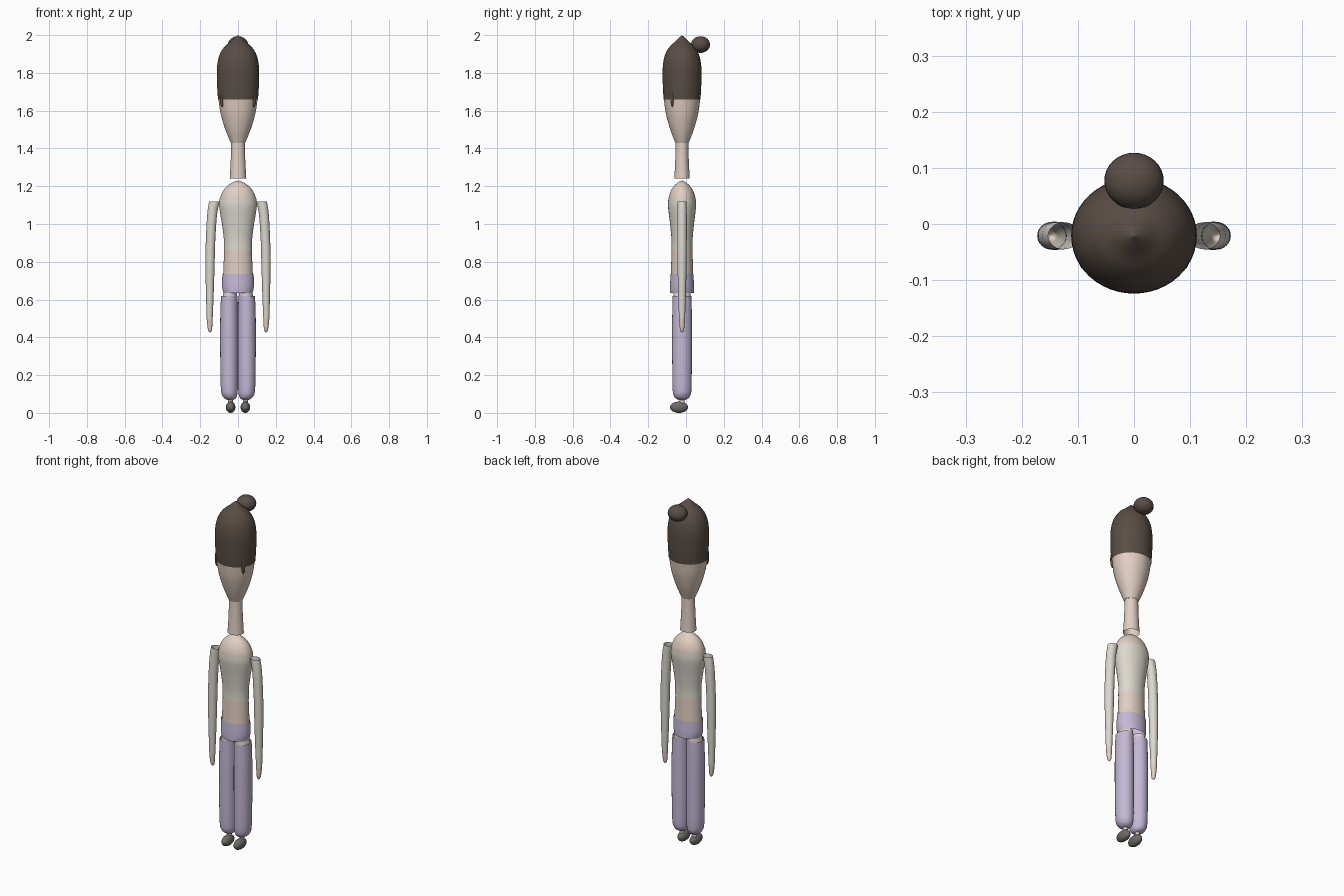
import bpy, bmesh, math

if "Cube" in bpy.data.objects:
    bpy.data.objects.remove(bpy.data.objects["Cube"])

CY = -0.021  # front-to-back axis of the figure


def material(name, rgb):
    m = bpy.data.materials.new(name)
    m.diffuse_color = (*rgb, 1)
    m.use_nodes = True
    m.node_tree.nodes["Principled BSDF"].inputs["Base Color"].default_value = m.diffuse_color
    return m


HAIR = material("hair", (0.10, 0.075, 0.06))
SKIN = material("skin", (0.75, 0.62, 0.54))
CLOTH = material("shirt", (0.72, 0.69, 0.62))
PANTS = material("trousers", (0.55, 0.48, 0.67))
SHOE = material("shoe", (0.15, 0.145, 0.13))


def finish(bm, name, mat):
    bmesh.ops.recalc_face_normals(bm, faces=bm.faces)
    me = bpy.data.meshes.new(name)
    bm.to_mesh(me)
    bm.free()
    for p in me.polygons:
        p.use_smooth = True
    me.materials.append(mat)
    ob = bpy.data.objects.new(name, me)
    bpy.context.collection.objects.link(ob)
    return ob


def smooth_path(pts, steps=4):
    """Catmull-Rom through the given rings."""
    out = []
    for i in range(len(pts) - 1):
        a, b, c, d = (pts[max(0, min(len(pts) - 1, i + k))] for k in (-1, 0, 1, 2))
        for s in range(steps):
            t = s / steps
            out.append([0.5 * (2 * q + (r - p) * t + (2 * p - 5 * q + 4 * r - w) * t * t
                               + (3 * q - p - 3 * r + w) * t ** 3)
                        for p, q, r, w in zip(a, b, c, d)])
    return out + [list(pts[-1])]


def loft(name, rings, mat, side=1, n=40):
    """Open elliptical tube; rings are (z, centre x, rx, ry), zero radius closes an end."""
    bm = bmesh.new()
    rows = []
    for z, cx, rx, ry in smooth_path(rings):
        rows.append([bm.verts.new((side * (cx + rx * math.cos(2 * math.pi * k / n)),
                                   CY + ry * math.sin(2 * math.pi * k / n), z))
                     for k in range(n)])
    for lo, hi in zip(rows, rows[1:]):
        for k in range(n):
            bm.faces.new((lo[k], lo[(k + 1) % n], hi[(k + 1) % n], hi[k]))
    bmesh.ops.remove_doubles(bm, verts=bm.verts, dist=1e-5)
    return finish(bm, name, mat)


def lathe(name, profile, ratio, mat):
    return loft(name, [(z, 0, r, r * ratio) for z, r in profile], mat, n=48)


def blob(name, loc, size, mat):
    bm = bmesh.new()
    bmesh.ops.create_uvsphere(bm, u_segments=32, v_segments=16, radius=1)
    bmesh.ops.scale(bm, vec=size, verts=bm.verts)
    bmesh.ops.translate(bm, vec=loc, verts=bm.verts)
    return finish(bm, name, mat)


# head, neck and hair
lathe("face", [(1.43, .038), (1.46, .051), (1.50, .067), (1.55, .083), (1.60, .095),
               (1.665, .104)], .93, SKIN)
lathe("neck", [(1.24, .044), (1.27, .042), (1.35, .038), (1.43, .036)], .93, SKIN)
lathe("hair", [(1.66, .106), (1.72, .110), (1.79, .112), (1.85, .109), (1.90, .096),
               (1.94, .070), (1.965, .040), (1.985, .018), (2.0, 0)], .92, HAIR)
blob("hair_bun", (0, .077, 1.95), (.053, .050, .044), HAIR)

# torso, from shoulders to hips
lathe("shoulders", [(1.125, .097), (1.15, .091), (1.18, .076), (1.205, .052),
                    (1.222, .024), (1.23, 0)], .75, SKIN)
lathe("shirt", [(.86, .075), (.92, .075), (1.0, .085), (1.06, .095), (1.10, .100),
                (1.135, .097)], .745, CLOTH)
lathe("midriff", [(.72, .079), (.79, .076), (.87, .073)], .755, SKIN)
loft("trouser_waist", [(.635, 0, .077, .064), (.67, 0, .084, .064),
                       (.735, 0, .083, .060)], PANTS)

for side, label in ((-1, "left"), (1, "right")):
    # hair lock beside the face
    blob(label + "_hair_lock", (side * .085, -.073, 1.665), (.011, .009, .046), HAIR)
    # arms: open sleeve with a tapering hand
    loft(label + "_sleeve", [(1.12, .125, .028, .024), (1.05, .137, .026, .025),
                             (.92, .145, .025, .025), (.80, .148, .0245, .024),
                             (.65, .149, .021, .021), (.50, .150, .016, .016)],
         CLOTH, side)
    loft(label + "_hand", [(.50, .150, .016, .016), (.46, .149, .013, .013),
                           (.435, .148, .009, .009), (.425, .148, 0, 0)], SKIN, side)
    # legs
    loft(label + "_thigh", [(.60, .044, .041, .047), (.637, .040, .035, .045)], SKIN, side)
    loft(label + "_trouser_leg", [(.068, .040, .012, .013), (.074, .041, .026, .029),
                                  (.09, .044, .038, .043), (.13, .046, .045, .050),
                                  (.30, .047, .047, .052), (.50, .047, .047, .052),
                                  (.618, .046, .044, .050)], PANTS, side)
    loft(label + "_ankle", [(.045, .040, .013, .013), (.08, .040, .012, .012)], SKIN, side)
    blob(label + "_shoe", (side * .039, -.037, .030), (.025, .048, .030), SHOE)
